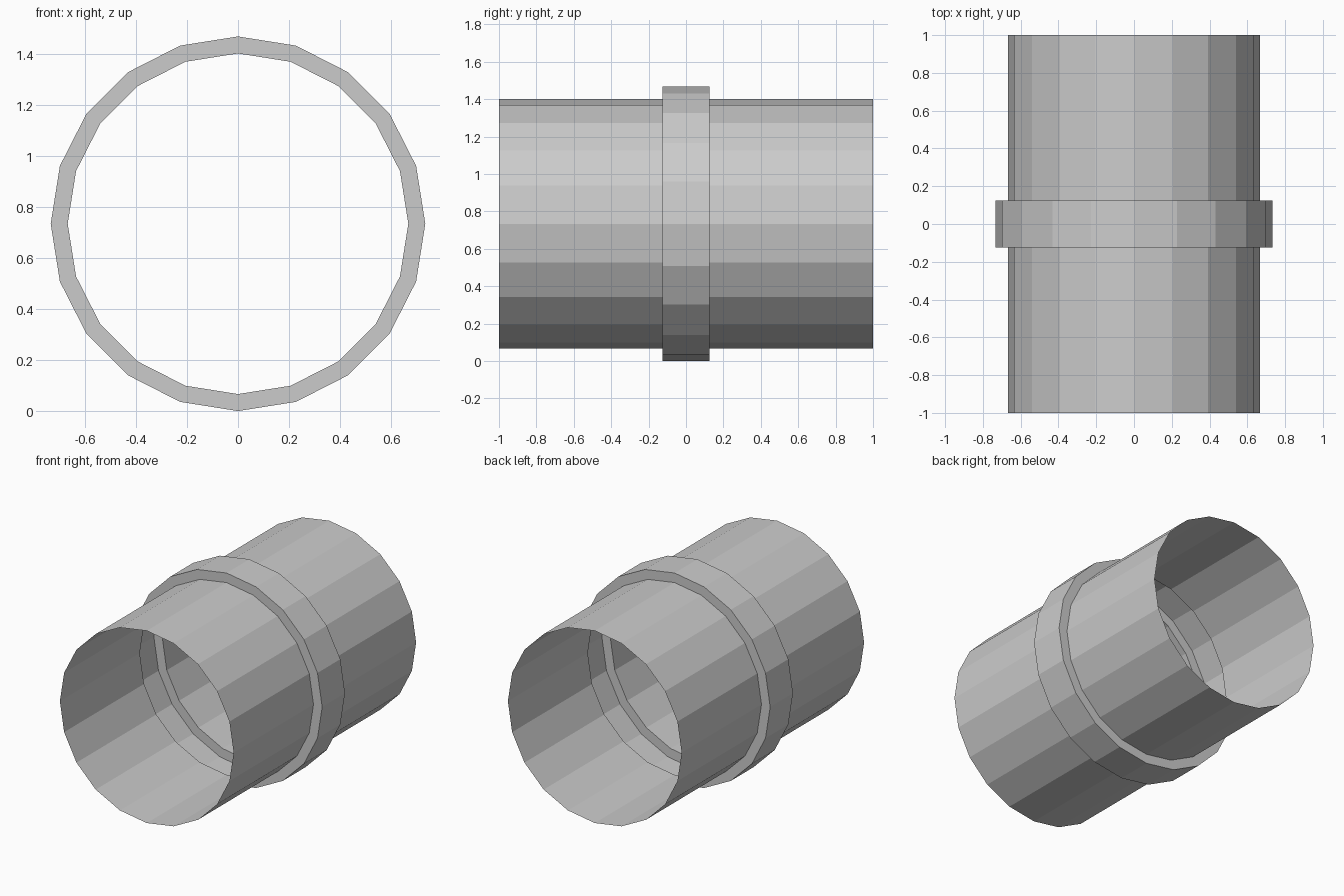
import bpy, bmesh
from math import sin, cos, tau

if "Cube" in bpy.data.objects:
    bpy.data.objects.remove(bpy.data.objects["Cube"])

SIDES = 20
R_PIPE, R_COLLAR = 0.667, 0.7335
HALF_COLLAR = 0.125

# Profile along the pipe: (y, radius), open ends with a hollow raised collar
profile = [(-1, R_PIPE), (-HALF_COLLAR, R_PIPE), (-HALF_COLLAR, R_COLLAR),
           (HALF_COLLAR, R_COLLAR), (HALF_COLLAR, R_PIPE), (1, R_PIPE)]

# Sweep the profile round the y axis
bm = bmesh.new()
rings = [[bm.verts.new((r * sin(tau * i / SIDES), y, R_COLLAR + r * cos(tau * i / SIDES)))
          for i in range(SIDES)] for y, r in profile]
for a, b in zip(rings, rings[1:]):
    for i in range(SIDES):
        j = (i + 1) % SIDES
        bm.faces.new((a[i], b[i], b[j], a[j]))

# Make the faces point outward
bm.normal_update()
collar_face = max(bm.faces, key=lambda f: f.calc_center_median().z)
if collar_face.normal.z < 0:
    bmesh.ops.reverse_faces(bm, faces=bm.faces[:])

mesh = bpy.data.meshes.new("pipe_coupling")
bm.to_mesh(mesh)
bm.free()
bpy.context.collection.objects.link(bpy.data.objects.new("pipe_coupling", mesh))
